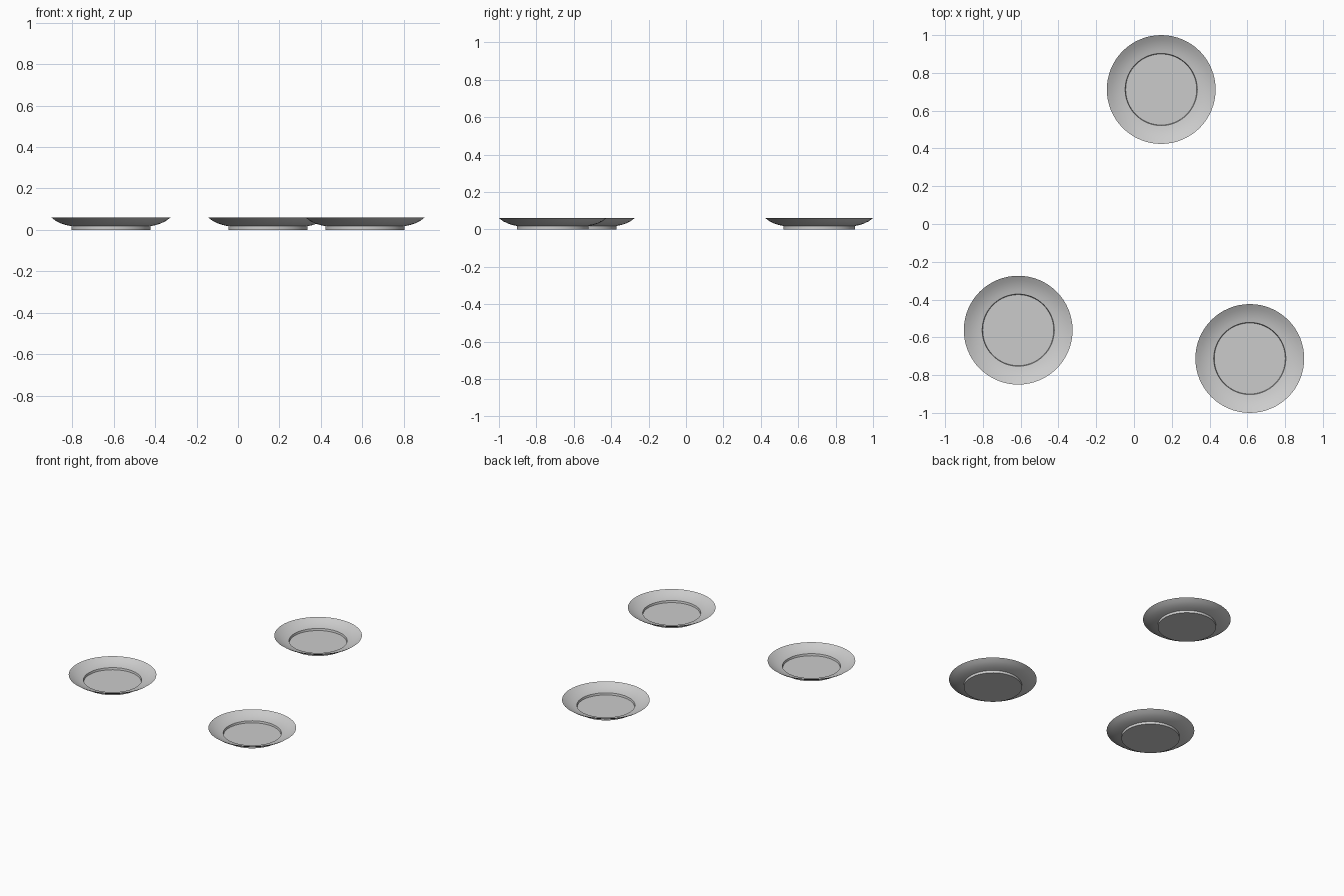
import bpy, bmesh, math
from mathutils import Vector

if "Cube" in bpy.data.objects:
    bpy.data.objects.remove(bpy.data.objects["Cube"])

# Plate half-profile (radius, height): underside and foot, rim, inner bowl, sunken floor
PROFILE = [(0, 0), (0.191, 0), (0.191, 0.018), (0.215, 0.023), (0.24, 0.031),
           (0.265, 0.043), (0.288, 0.060),
           (0.263, 0.045), (0.238, 0.034), (0.213, 0.026), (0.191, 0.022),
           (0.188, 0.008), (0, 0.008)]


def make_plate(name, x, y, sides=64):
    bm = bmesh.new()
    verts = [bm.verts.new((r, 0, z)) for r, z in PROFILE]
    edges = [bm.edges.new(pair) for pair in zip(verts, verts[1:])]
    bmesh.ops.spin(bm, geom=verts + edges, cent=(0, 0, 0), axis=(0, 0, 1),
                   angle=math.tau, steps=sides, use_duplicate=False)
    bmesh.ops.remove_doubles(bm, verts=bm.verts, dist=0.0005)
    bmesh.ops.recalc_face_normals(bm, faces=bm.faces)
    mesh = bpy.data.meshes.new(name)
    bm.to_mesh(mesh)
    bm.free()
    plate = bpy.data.objects.new(name, mesh)
    plate.location = (x, y, 0)
    bpy.context.collection.objects.link(plate)
    bpy.ops.object.select_all(action='DESELECT')
    plate.select_set(True)
    bpy.context.view_layer.objects.active = plate
    bpy.ops.object.shade_smooth_by_angle(angle=math.radians(30))


# Three plates laid out in a triangle
make_plate("back_plate", 0.144, 0.712)
make_plate("left_plate", -0.613, -0.562)
make_plate("right_plate", 0.613, -0.712)
